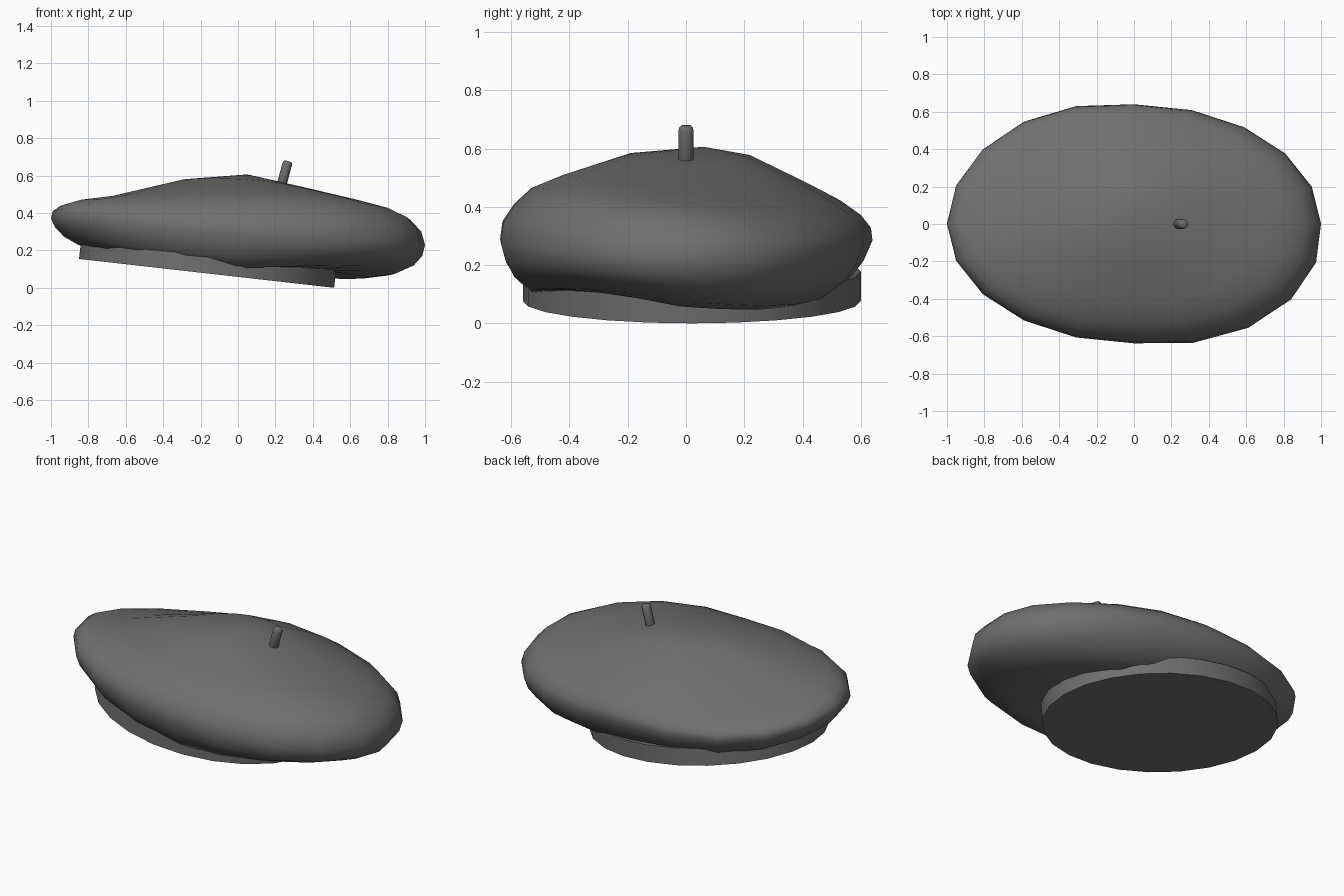
import bpy, bmesh
from math import cos, sin, pi, radians
from mathutils import Vector

if "Cube" in bpy.data.objects:
    bpy.data.objects.remove(bpy.data.objects["Cube"])

felt = bpy.data.materials.new("dark_felt")
felt.diffuse_color = (0.16, 0.16, 0.16, 1)
felt.use_nodes = True
felt.node_tree.nodes["Principled BSDF"].inputs["Base Color"].default_value = felt.diffuse_color


def make_object(name, bm, angle):
    bmesh.ops.recalc_face_normals(bm, faces=bm.faces[:])
    mesh = bpy.data.meshes.new(name)
    bm.to_mesh(mesh)
    bm.free()
    mesh.materials.append(felt)
    obj = bpy.data.objects.new(name, mesh)
    bpy.context.collection.objects.link(obj)
    bpy.ops.object.select_all(action='DESELECT')
    obj.select_set(True)
    bpy.context.view_layer.objects.active = obj
    bpy.ops.object.shade_smooth_by_angle(angle=radians(angle))
    return obj


def bridge(bm, a, b):
    n = len(a)
    for i in range(n):
        j = (i + 1) % n
        bm.faces.new((a[i], a[j], b[j], b[i]))


# Soft crown rings: left x,z  right x,z  front y,z  back y,z,
# then back-right sag, front-right lift, back-left droop
RINGS = [
    (-0.30, .580, .35, .537, -.20, .580, .22, .580, .0, .0, .01),
    (-0.70, .490, .65, .457, -.42, .510, .42, .495, .015, .015, .06),
    (-0.88, .470, .82, .410, -.53, .465, .53, .440, .02, .02, .07),
    (-0.95, .455, .92, .365, -.59, .410, .60, .390, .02, .02, .07),
    (-0.99, .425, .98, .300, -.63, .350, .635, .345, .02, .02, .065),
    (-1.0, .385, 1.0, .230, -.638, .290, .64, .300, .01, .01, .06),
    (-0.98, .340, .985, .170, -.62, .220, .61, .230, .01, .02, .055),
    (-0.93, .285, .94, .120, -.59, .160, .57, .175, .015, .04, .05),
    (-0.86, .240, .84, .075, -.53, .105, .49, .120, .02, .05, .03),
    (-0.78, .225, .70, .058, -.48, .105, .44, .115, .02, .05, .01),
    (-0.62, .230, .40, .100, -.38, .130, .36, .140, .0, .0, .0),
]
SIDES = 20
bm = bmesh.new()
apex = bm.verts.new((0.05, 0.06, 0.606))
previous = None
for xl, zl, xr, zr, yf, zf, yb, zb, sag, lift, droop in RINGS:
    side_mean, end_mean = (zl + zr) / 2, (zf + zb) / 2
    mean, wave = (side_mean + end_mean) / 2, (side_mean - end_mean) / 2
    ring = []
    for i in range(SIDES):
        t = 2 * pi * i / SIDES
        c, s, d = cos(t), sin(t), sin(2 * t)
        corner = max(0, -d)
        wide, deep = (.04, .08) if c > 0 else (.0, .06)
        x = (xl + xr) / 2 + (xr - xl) / 2 * c * (1 + wide * corner)
        y = (yf + yb) / 2 + (yb - yf) / 2 * s * (1 + deep * corner)
        z = mean + wave * cos(2 * t) + (zr - zl) / 2 * c + (zb - zf) / 2 * s
        if c > 0:
            z -= d * (sag if s > 0 else lift)
        z -= droop * max(0, cos(t - 2.35)) ** 4
        ring.append(bm.verts.new((x, y, z)))
    if previous:
        bridge(bm, previous, ring)
    else:
        for i in range(SIDES):
            bm.faces.new((apex, ring[i], ring[(i + 1) % SIDES]))
    previous = ring
bm.faces.new(previous)
make_object("beret_crown", bm, 50)

# Tilted head band with closed bottom
bm = bmesh.new()
loops = []
for h in (0.0, 0.10):
    loop = []
    for i in range(24):
        t = 2 * pi * i / 24
        x = -0.168 + 0.682 * cos(t)
        y = 0.02 + 0.58 * sin(t)
        loop.append(bm.verts.new((x + 0.11 * h, y, 0.113 * (0.514 - x) + h)))
    loops.append(loop)
bridge(bm, *loops)
for loop in loops:
    bm.faces.new(loop)
make_object("head_band", bm, 40)

# Leaning stalk on top with rounded ends
base, tip = Vector((0.228, 0, 0.53)), Vector((0.267, 0, 0.677))
axis = (tip - base).normalized()
side = Vector((0, 1, 0))
across = side.cross(axis)
bm = bmesh.new()
previous = None
for f, r in ((0, .018), (.1, .026), (.9, .026), (.97, .023), (1, .018)):
    centre = base.lerp(tip, f)
    ring = [bm.verts.new(centre + r * (side * cos(2 * pi * i / 12) + across * sin(2 * pi * i / 12)))
            for i in range(12)]
    if previous:
        bridge(bm, previous, ring)
    else:
        bm.faces.new(ring)
    previous = ring
bm.faces.new(previous)
make_object("stalk", bm, 50)
